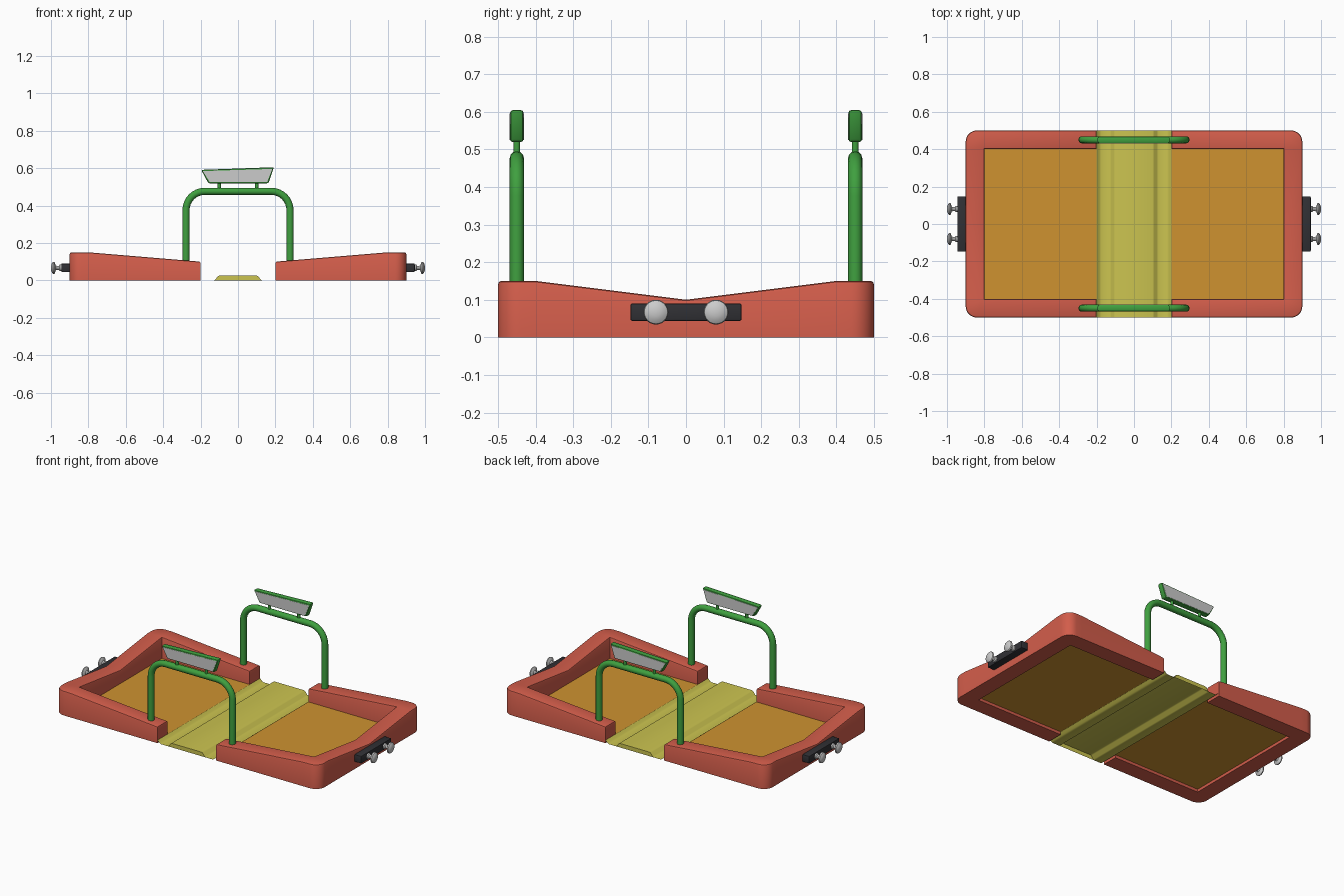
import bpy, bmesh
from math import sin, cos, pi, radians
from mathutils import Matrix

if "Cube" in bpy.data.objects:
    bpy.data.objects.remove(bpy.data.objects["Cube"])


def material(name, rgb):
    m = bpy.data.materials.new(name)
    m.diffuse_color = (*rgb, 1)
    m.use_nodes = True
    m.node_tree.nodes["Principled BSDF"].inputs["Base Color"].default_value = m.diffuse_color
    return m


RED = material("red", (0.65, 0.11, 0.07))
ORANGE = material("orange", (0.62, 0.29, 0.03))
YELLOW = material("yellow", (0.6, 0.55, 0.08))
GREEN = material("green", (0.05, 0.35, 0.05))
BLACK = material("black", (0.03, 0.03, 0.035))


def finish(name, bm, mat=None, mirror=None, angle=35, recalc=True):
    if recalc:
        bmesh.ops.recalc_face_normals(bm, faces=bm.faces)
    me = bpy.data.meshes.new(name)
    bm.to_mesh(me)
    bm.free()
    ob = bpy.data.objects.new(name, me)
    bpy.context.collection.objects.link(ob)
    if mat:
        me.materials.append(mat)
    if mirror:
        mod = ob.modifiers.new("Mirror", 'MIRROR')
        mod.use_axis = mirror
        mod.use_clip = False
    bpy.ops.object.select_all(action='DESELECT')
    ob.select_set(True)
    bpy.context.view_layer.objects.active = ob
    bpy.ops.object.shade_smooth_by_angle(angle=radians(angle))
    return ob


def extrude_faces(bm, vec):
    r = bmesh.ops.extrude_face_region(bm, geom=bm.faces[:], use_keep_orig=True)
    vs = [v for v in r["geom"] if isinstance(v, bmesh.types.BMVert)]
    bmesh.ops.translate(bm, verts=vs, vec=vec)
    return vs


def lathe_x(name, profile, y, z, mirror, segs=24):
    """Spin (x, radius) points around an axis parallel to x."""
    bm = bmesh.new()
    vs = [bm.verts.new((x, y, z + r)) for x, r in profile]
    es = [bm.edges.new(p) for p in zip(vs, vs[1:])]
    bmesh.ops.spin(bm, geom=vs + es, cent=(0, y, z), axis=(1, 0, 0),
                   angle=2 * pi, steps=segs, use_duplicate=False)
    bmesh.ops.remove_doubles(bm, verts=bm.verts, dist=1e-5)
    return finish(name, bm, None, mirror)


# Frame: top faces of one U-shaped half, extruded down to the ground
def rim_height(x, y):
    return min(0.1 + 0.05 * min(1, (x - 0.2) / 0.6),
               0.1 + 0.05 * min(1, abs(y) / 0.4))


bm = bmesh.new()
arc = [(0.84 + 0.06 * sin(a * pi / 16), 0.44 + 0.06 * cos(a * pi / 16)) for a in range(9)]
for s in (1, -1):
    for poly in ([(0.2, 0.4), (0.2, 0.5), (0.8, 0.5), (0.8, 0.4)],
                 [(0.8, 0.4), (0.8, 0.5)] + arc + [(0.9, 0.4)],
                 [(0.8, 0), (0.8, 0.4), (0.9, 0.4), (0.9, 0)]):
        bm.faces.new([bm.verts.new((x, s * y, rim_height(x, y))) for x, y in poly][::s])
bmesh.ops.remove_doubles(bm, verts=bm.verts, dist=1e-5)
bmesh.ops.recalc_face_normals(bm, faces=bm.faces)
for v in extrude_faces(bm, (0, 0, -1)):
    v.co.z = 0
bmesh.ops.recalc_face_normals(bm, faces=bm.faces)
top = [e for e in bm.edges if all(v.co.z > 0.05 for v in e.verts)
       and e.calc_face_angle(0) > 1]
bmesh.ops.bevel(bm, geom=top, offset=0.009, segments=2, profile=0.5, affect='EDGES')
finish("frame", bm, RED, (True, False, False))

# Floor panels
bm = bmesh.new()
bm.faces.new([bm.verts.new((x, y, 0.018)) for x, y in
              ((0.2, -0.4), (0.8, -0.4), (0.8, 0.4), (0.2, 0.4))])
finish("floor_panel", bm, ORANGE, (True, False, False), recalc=False)

# Central channel sheet with a raised, end-capped ridge
half = [(0.1, 0.025), (0.108, 0.022), (0.122, 0.003), (0.13, 0),
        (0.175, 0), (0.185, 0.004), (0.194, 0.014), (0.2, 0.018)]
prof = [(-x, z) for x, z in half[::-1]] + half
bm = bmesh.new()
rows = [[bm.verts.new((x, y, z)) for x, z in prof] for y in (-0.5, 0.5)]
for i in range(len(prof) - 1):
    bm.faces.new((rows[0][i], rows[0][i + 1], rows[1][i + 1], rows[1][i]))
bm.faces.new(rows[0][4:12][::-1])
bm.faces.new(rows[1][4:12])
finish("centre_channel", bm, YELLOW, angle=45, recalc=False)

# Arched handles: swept tube along a rounded arch
R, TX, TZ, RAD = 0.1, 0.278, 0.476, 0.019
quarter = [(-TX + R - R * cos(a * pi / 16), TZ - R + R * sin(a * pi / 16)) for a in range(9)]
path = [(-TX, 0.08)] + quarter + [(-x, z) for x, z in quarter[::-1]] + [(TX, 0.08)]
cu = bpy.data.curves.new("handle_arch", 'CURVE')
cu.dimensions = '3D'
cu.bevel_depth = RAD
cu.bevel_resolution = 4
cu.use_fill_caps = True
cu.materials.append(GREEN)
for y in (-0.45, 0.45):
    sp = cu.splines.new('POLY')
    sp.points.add(len(path) - 1)
    for p, (x, z) in zip(sp.points, path):
        p.co = (x, y, z, 1)
    sp.use_smooth = True
arch = bpy.data.objects.new("handle_arches", cu)
bpy.context.collection.objects.link(arch)

# Short posts holding up the sign plates
bm = bmesh.new()
for x in (-0.1, 0.1):
    bmesh.ops.create_cone(bm, cap_ends=True, segments=16, radius1=0.009, radius2=0.009,
                          depth=0.06, matrix=Matrix.Translation((x, -0.45, 0.505)))
finish("plate_posts", bm, GREEN, (False, True, False))

# Sign plates: bevelled trapezoid body with grey insets front and back
outline = [(-0.158, 0.519), (0.163, 0.519), (0.192, 0.605), (-0.197, 0.591)]


def plate(name, pts, y0, depth, bevel, mat):
    bm = bmesh.new()
    bm.faces.new([bm.verts.new((x, y0, z)) for x, z in pts])
    extrude_faces(bm, (0, depth, 0))
    bmesh.ops.recalc_face_normals(bm, faces=bm.faces)
    if bevel:
        bmesh.ops.bevel(bm, geom=bm.edges[:], offset=bevel, segments=2,
                        profile=0.5, affect='EDGES')
    return finish(name, bm, mat, (False, True, False))


plate("sign_body", outline, -0.468, 0.036, 0.008, GREEN)
inset = [(x * 0.955, 0.56 + (z - 0.56) * 0.82 - 0.001) for x, z in outline]
plate("sign_face", inset, -0.469, 0.038, 0, None)

# Bumper blocks on both ends
bm = bmesh.new()
bmesh.ops.create_cube(bm, size=1, matrix=Matrix.Translation((0.917, 0, 0.067))
                      @ Matrix.Diagonal((0.056, 0.296, 0.046, 1)))
bmesh.ops.bevel(bm, geom=bm.edges[:], offset=0.005, segments=2, profile=0.5, affect='EDGES')
finish("bumper_block", bm, BLACK, (True, False, False))

# Coupling knobs: stem flaring into a domed head
knob = [(0.94, 0.017), (0.953, 0.017), (0.958, 0.011), (0.968, 0.010), (0.975, 0.014),
        (0.979, 0.028), (0.983, 0.033), (0.990, 0.031), (0.996, 0.022), (0.999, 0.011), (1.0, 0)]
lathe_x("coupling_knobs", knob, 0.08, 0.067, (True, True, False))
